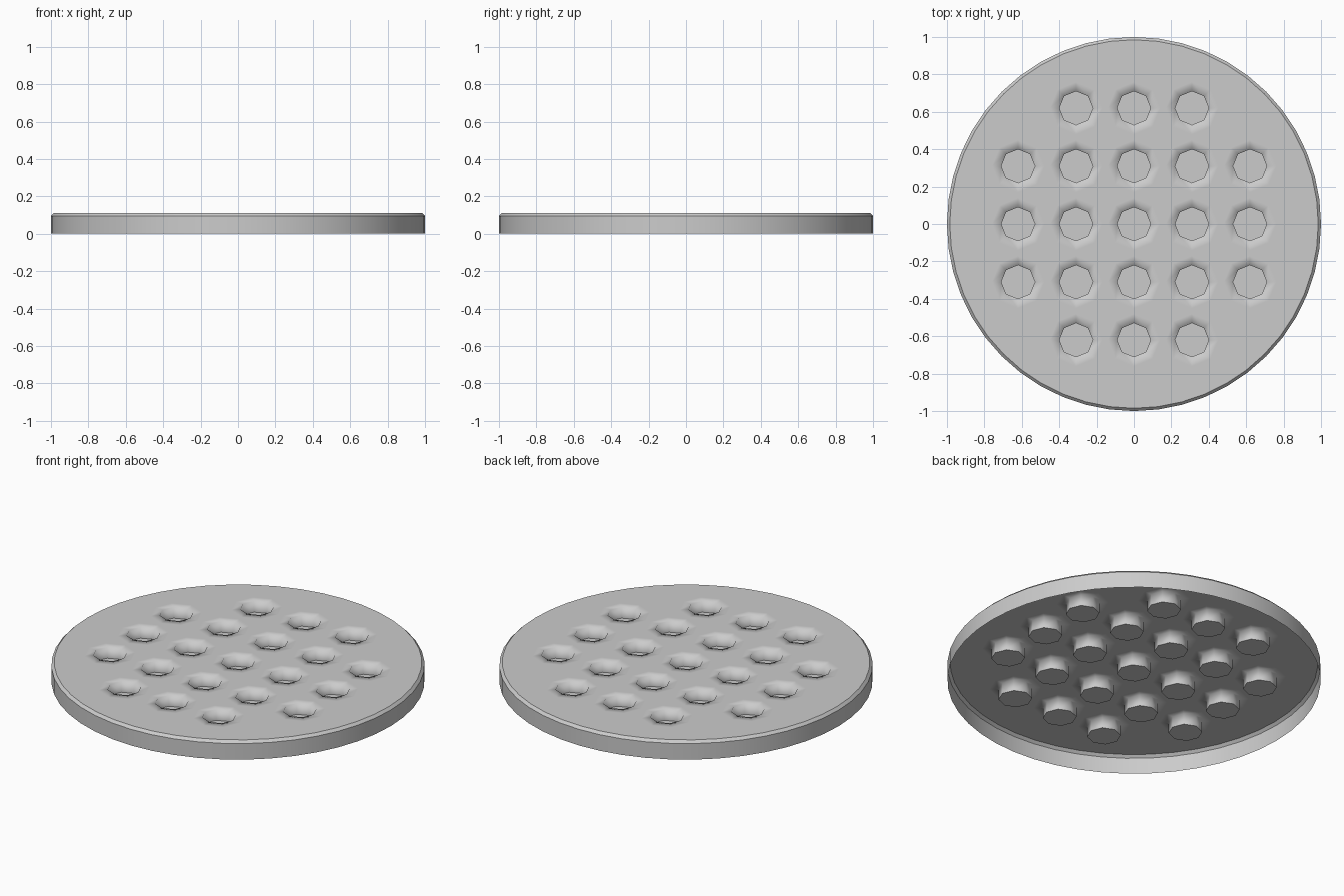
import bpy, bmesh
from math import sin, cos, pi

RIM_SIDES = 48
TOP, SHOULDER, CAP = 0.11, 0.095, 0.045
PITCH, DENT_R, BLEND_R = 0.31, 0.09, 0.14

cube = bpy.data.objects.get("Cube")
if cube:
    bpy.data.objects.remove(cube, do_unlink=True)

grey = bpy.data.materials.new("light grey")
grey.use_nodes = True
colour = (0.6, 0.6, 0.6, 1)
grey.diffuse_color = colour
grey.node_tree.nodes["Principled BSDF"].inputs["Base Color"].default_value = colour

bm = bmesh.new()


def ring(radius, z, sides, cx=0, cy=0):
    return [bm.verts.new((cx + radius * cos(2 * pi * i / sides),
                          cy + radius * sin(2 * pi * i / sides), z))
            for i in range(sides)]


def loop_edges(verts):
    pairs = zip(verts, verts[1:] + verts[:1])
    return [bm.edges.get(p) or bm.edges.new(p) for p in pairs]


def bridge(inner, outer):
    n = len(inner)
    for i in range(n):
        j = (i + 1) % n
        bm.faces.new((inner[i], outer[i], outer[j], inner[j]))


def sharpen(verts):
    for edge in loop_edges(verts):
        edge.smooth = False


# Open-bottomed rim with a narrow chamfer
foot = ring(1, 0, RIM_SIDES)
shoulder = ring(1, SHOULDER, RIM_SIDES)
lip = ring(0.985, TOP, RIM_SIDES)
bridge(lip, shoulder)
bridge(shoulder, foot)
sharpen(shoulder)
sharpen(lip)
plate_edges = loop_edges(lip)

# Octagonal dents on a grid without its corners, softly blended into the plate
for col in range(-2, 3):
    for row in range(-2, 3):
        if abs(col * row) == 4:
            continue
        x, y = col * PITCH, row * PITCH
        blend = ring(BLEND_R, TOP, 8, x, y)
        mouth = ring(DENT_R, TOP, 8, x, y)
        base = ring(DENT_R, CAP, 8, x, y)
        bridge(mouth, blend)
        bridge(base, mouth)
        bm.faces.new(base)
        sharpen(base)
        plate_edges += loop_edges(blend)

# Flat plate around the dents
filled = bmesh.ops.triangle_fill(bm, edges=plate_edges, use_beauty=True)["geom"]
for face in filled:
    if isinstance(face, bmesh.types.BMFace):
        face.normal_update()
        if face.normal.z < 0:
            face.normal_flip()

for face in bm.faces:
    face.smooth = True

mesh = bpy.data.meshes.new("dimpled_lid")
bm.to_mesh(mesh)
bm.free()
mesh.materials.append(grey)
lid = bpy.data.objects.new("dimpled_lid", mesh)
bpy.context.collection.objects.link(lid)
